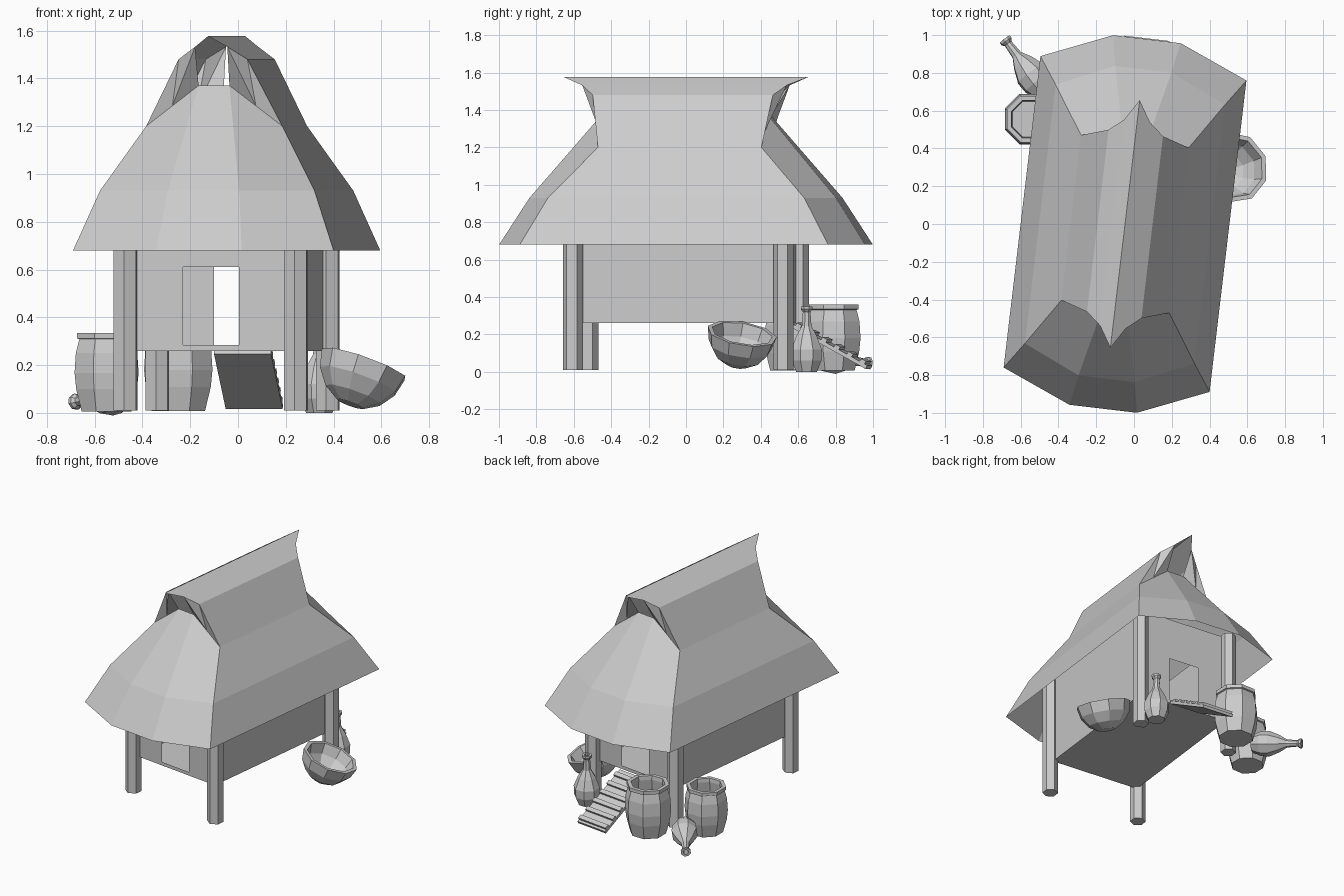
import bpy, math
from mathutils import Matrix, Vector

if "Cube" in bpy.data.objects:
    bpy.data.objects.remove(bpy.data.objects["Cube"])

# House frame: slightly turned about z
HOUSE = Matrix.Translation((-0.0475, 0, 0)) @ Matrix.Rotation(math.radians(-6.75), 4, 'Z')


def make(name, verts, faces, matrix, mirror=False):
    me = bpy.data.meshes.new(name)
    me.from_pydata(verts, [], faces)
    me.update()
    ob = bpy.data.objects.new(name, me)
    bpy.context.collection.objects.link(ob)
    ob.matrix_world = matrix
    if mirror:
        m = ob.modifiers.new("mirror", 'MIRROR')
        m.use_axis = (True, True, False)
        m.merge_threshold = 0.0005
    return ob


def lathe(name, profile, n, matrix):
    """Revolve (radius, z) points, closing both ends with a cap."""
    verts, faces = [], []
    for r, z in profile:
        for k in range(n):
            a = 2 * math.pi * (k + 0.5) / n
            verts.append((r * math.cos(a), r * math.sin(a), z))
    for i in range(len(profile) - 1):
        for k in range(n):
            j = (k + 1) % n
            faces.append((i * n + k, i * n + j, (i + 1) * n + j, (i + 1) * n + k))
    faces.append(tuple(reversed(range(n))))
    faces.append(tuple(range((len(profile) - 1) * n, len(profile) * n)))
    return make(name, verts, faces, matrix)


def box(name, centre, size, matrix):
    x, y, z = (s / 2 for s in size)
    c = Vector(centre)
    verts = [c + Vector((i * x, j * y, k * z)) for k in (-1, 1) for i, j in ((-1, -1), (1, -1), (1, 1), (-1, 1))]
    faces = [(3, 2, 1, 0), (4, 5, 6, 7)] + [(k, (k + 1) % 4, (k + 1) % 4 + 4, k + 4) for k in range(4)]
    return make(name, verts, faces, matrix)


def align(origin, axis):
    return Matrix.Translation(origin) @ Vector((0, 0, 1)).rotation_difference(Vector(axis)).to_matrix().to_4x4()


# Thatched roof: one quarter, mirrored both ways
half = [(0, -0.66, 1.577), (0.068, -0.55, 1.532), (0.145, -0.485, 1.48),
        (0.287, -0.44, 1.2), (0.452, -0.69, 0.93), (0.549, -0.83, 0.68)]
v = half + [(x, 0, z) for x, y, z in half]
v += [(0.176, -0.445, 1.285), (0.065, -0.45, 1.37), (0.15, -0.825, 0.93), (0.18, -0.985, 0.68),
      (0, -0.45, 1.37), (0, -0.825, 0.93), (0, -0.985, 0.68)]
B, C, M, E, C0, M0, E0 = range(12, 19)
f = [(i + 1, i + 7, i + 6, i) for i in range(5)]
f += [(5, 4, M, E), (4, 3, B, C, M), (E, M, M0, E0), (M, C, C0, M0)]
f += [(1, B, 2), (2, B, 3), (1, C, B)]
make("roof", v, f, HOUSE, True)

# Walls with a door at both ends, and floor
W, L, D = 0.345, 0.555, 0.118
z0, z1, z2, z3 = 0.26, 0.285, 0.61, 0.92
v = [(W, -L, z0), (W, 0, z0), (W, 0, z3), (W, -L, z3),
     (D, -L, z0), (D, -L, z3), (D, -L, z1), (0, -L, z1), (0, -L, z0),
     (D, -L, z2), (0, -L, z2), (0, -L, z3), (0, 0, z0)]
f = [(0, 1, 2, 3), (0, 3, 5, 9, 6, 4), (4, 6, 7, 8), (9, 5, 11, 10), (0, 4, 8, 12, 1)]
make("walls", v, f, HOUSE, True)

# Corner posts
for sx in (-1, 1):
    for sy in (-1, 1):
        lathe("corner_post", [(0.054, 0.01), (0.054, 0.93)], 6,
              HOUSE @ Matrix.Translation((sx * 0.359, sy * 0.567, 0)))

# Entry ramp with slats
a, b = Vector((0.0, 0.57, 0.255)), Vector((0.0, 0.985, 0.025))
d = b - a
ramp = HOUSE @ Matrix.Translation(a) @ Matrix.Rotation(math.atan2(d.z, d.y), 4, 'X')
box("ramp_board", (0, d.length / 2, 0), (0.24, d.length, 0.02), ramp)
for k in range(6):
    box("ramp_slat", (0, d.length * (k + 0.6) / 6, 0.018), (0.24, 0.03, 0.018), ramp)

# Barrels
for name, loc, r, h in (("barrel_small", (-0.55, 0.555, 0), 0.145, 0.335),
                        ("barrel_large", (-0.25, 0.79, 0), 0.155, 0.36)):
    prof = [(0.78, 0.02), (0.95, 0.3), (1.0, 0.5), (0.96, 0.75), (0.85, 0.92), (0.92, 0.93),
            (0.92, 1.0), (0.74, 1.0), (0.72, 0.92), (0.85, 0.5), (0.7, 0.1)]
    lathe(name, [(p * r, q * h) for p, q in prof], 8, Matrix.Translation(loc))

# Jugs, one standing and one lying
jug = [(0.06, 0), (0.085, 0.06), (0.088, 0.12), (0.06, 0.19), (0.028, 0.245), (0.022, 0.32),
       (0.034, 0.335), (0.034, 0.35), (0.018, 0.35), (0.016, 0.28)]
lathe("jug_standing", jug, 8, Matrix.Translation((0.34, 0.645, 0)))
lathe("jug_lying", jug, 8, align((-0.475, 0.70, 0.088), (-0.6, 0.8, -0.12)))

# Bowl leaning at the side
prof = [(0.06, -0.18), (0.125, -0.14), (0.172, -0.075), (0.19, 0), (0.165, 0), (0.145, -0.07),
        (0.1, -0.125), (0.05, -0.155)]
lathe("bowl", prof, 9, align((0.53, 0.3, 0.205), (0.36, 0.17, 1)))
